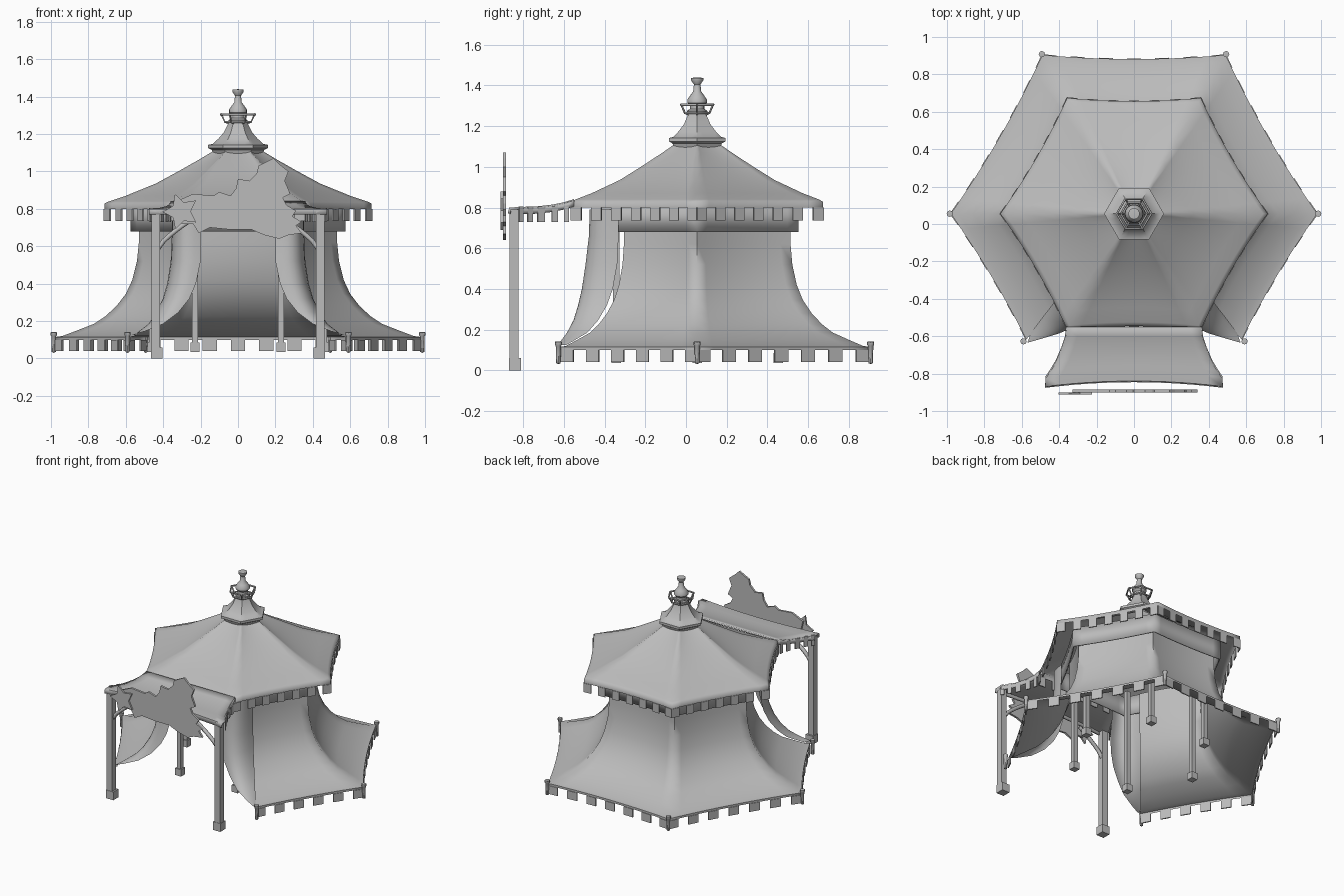
import bpy, bmesh, math
from mathutils import Vector

old = bpy.data.objects.get("Cube")
if old:
    bpy.data.objects.remove(old)

grey = bpy.data.materials.new("plain_grey")
grey.use_nodes = True
grey.diffuse_color = (0.5, 0.5, 0.5, 1)
grey.node_tree.nodes["Principled BSDF"].inputs["Base Color"].default_value = (0.5, 0.5, 0.5, 1)
CY = 0.055  # tent axis


def finish(name, bm, angle=None, thick=0):
    bmesh.ops.remove_doubles(bm, verts=bm.verts, dist=0.0005)
    bmesh.ops.recalc_face_normals(bm, faces=bm.faces)
    me = bpy.data.meshes.new(name)
    bm.to_mesh(me)
    bm.free()
    me.materials.append(grey)
    ob = bpy.data.objects.new(name, me)
    bpy.context.collection.objects.link(ob)
    if thick:
        mod = ob.modifiers.new("thickness", "SOLIDIFY")
        mod.thickness, mod.offset = thick, 0
    if angle:
        bpy.ops.object.select_all(action="DESELECT")
        ob.select_set(True)
        bpy.context.view_layer.objects.active = ob
        bpy.ops.object.shade_smooth_by_angle(angle=math.radians(angle))
    return ob


def sheet(name, rows, angle=75, thick=0):
    """Grid surface through rows of points."""
    bm = bmesh.new()
    grid = [[bm.verts.new(p) for p in row] for row in rows]
    for a, b in zip(grid, grid[1:]):
        for i in range(len(a) - 1):
            bm.faces.new((a[i], a[i + 1], b[i + 1], b[i]))
    return finish(name, bm, angle, thick)


def hexpt(u, r, z, sag=0.0):
    """Point on a hexagon outline; whole u values are corners."""
    i, t = math.floor(u), u - math.floor(u)
    a, b = (Vector((math.cos(k * math.pi / 3), math.sin(k * math.pi / 3), 0)) * r for k in (i, i + 1))
    p = a.lerp(b, t)
    p -= (a + b).normalized() * sag * 4 * t * (1 - t)
    return Vector((p.x, p.y + CY, z))


def steps(a, b, n):
    return [a + (b - a) * i / n for i in range(n + 1)]


def hex_shell(name, profile, u0=0, u1=6, sag=0.0, per=10, angle=75, thick=0):
    us = steps(u0, u1, round((u1 - u0) * per))
    return sheet(name, [[hexpt(u, r, z, sag) for u in us] for r, z in profile], angle, thick)


def teeth(name, path, top, bottom):
    """Square flaps under every other step of a path."""
    bm = bmesh.new()
    for a, b in list(zip(path, path[1:]))[::2]:
        bm.faces.new([bm.verts.new((p.x, p.y, z)) for p, z in ((a, top), (b, top), (b, bottom), (a, bottom))])
    return finish(name, bm, thick=0.008)


def box(name, x, y, z0, z1, w):
    bm = bmesh.new()
    bmesh.ops.create_cube(bm, size=1)
    for v in bm.verts:
        v.co = (x + v.co.x * w, y + v.co.y * w, z0 + (v.co.z + 0.5) * (z1 - z0))
    return finish(name, bm)


def lathe(name, profile, x=0, y=CY, sides=16):
    angs = steps(0, 2 * math.pi, sides)
    return sheet(name, [[(x + r * math.cos(a), y + r * math.sin(a), z) for a in angs] for r, z in profile], 40)


def tube(name, pts, radius):
    cu = bpy.data.curves.new(name, "CURVE")
    cu.dimensions = "3D"
    cu.bevel_depth, cu.bevel_resolution, cu.use_fill_caps = radius, 1, True
    sp = cu.splines.new("POLY")
    sp.points.add(len(pts) - 1)
    for p, q in zip(sp.points, pts):
        p.co = (*q, 1)
    cu.materials.append(grey)
    ob = bpy.data.objects.new(name, cu)
    bpy.context.collection.objects.link(ob)


def plate(name, pts, y0, y1):
    bm = bmesh.new()
    f = bm.faces.new([bm.verts.new((x, y0, z)) for x, z in pts])
    ext = bmesh.ops.extrude_face_region(bm, geom=[f])["geom"]
    bmesh.ops.translate(bm, vec=(0, y1 - y0, 0), verts=[g for g in ext if isinstance(g, bmesh.types.BMVert)])
    return finish(name, bm)


# Lower fabric wall, open at the front
WALL = [(0.53, 0.8), (0.53, 0.62), (0.54, 0.52), (0.565, 0.42), (0.6, 0.345), (0.65, 0.28),
        (0.71, 0.225), (0.77, 0.185), (0.86, 0.15), (0.94, 0.12), (0.98, 0.115), (0.98, 0.1)]
hex_shell("tent_wall", WALL, -0.8, 3.8, 0.022)
for i, (a, b) in enumerate(((-0.8, 0), (0, 1), (1, 2), (2, 3), (3, 3.8))):
    path = [hexpt(u, 0.98, 0, 0.022) for u in steps(a, b, 13 if b - a == 1 else 11)]
    teeth(f"wall_trim_{i}", path, 0.1, 0.04)

# Upper roof with trim and inner valance
ROOF = [(0.715, 0.8), (0.715, 0.828), (0.69, 0.84), (0.6, 0.87), (0.44, 0.935), (0.32, 1.0), (0.2, 1.068), (0.13, 1.11)]
hex_shell("roof", ROOF, sag=0.018)
for i in range(6):
    teeth(f"roof_trim_{i}", [hexpt(u, 0.715, 0, 0.018) for u in steps(i, i + 1, 13)], 0.8, 0.735)
hex_shell("valance", [(0.57, 0.82), (0.57, 0.68)], sag=0.01, angle=40, thick=0.008)


# Swept door flaps gathered at the front stakes
def wall_radius(z):
    for (r0, z0), (r1, z1) in zip(WALL, WALL[1:]):
        if z0 >= z >= z1:
            return r0 + (r1 - r0) * (z0 - z) / (z0 - z1)


FLAP = [(0.2, -0.46, 0.79), (0.2, -0.465, 0.66), (0.2, -0.485, 0.52), (0.225, -0.505, 0.4), (0.26, -0.525, 0.32),
        (0.32, -0.55, 0.245), (0.4, -0.585, 0.185), (0.5, -0.615, 0.145), (0.57, -0.635, 0.125)]
for side, s in (("left", 1), ("right", -1)):
    rows = []
    for x, y, z in FLAP:
        k = (x - 0.2) / 0.37
        back = hexpt(-0.77 - 0.03 * k, wall_radius(z) + 0.05 * (1 - k) + 0.005, z, 0.01)
        front = Vector((x, y, z))
        ctrl = (back + front) / 2 + Vector((0.5, -0.87, 0)) * 0.14 * (1 - k)
        row = [back * (1 - t) ** 2 + ctrl * 2 * t * (1 - t) + front * t * t for t in steps(0, 1, 8)]
        rows.append([(p.x * s, p.y, p.z) for p in row])
    sheet(f"door_flap_{side}", rows)

# Stakes and inner posts
stakes = [hexpt(u, 0.985, 0) for u in (-0.8, 0, 1, 2, 3, 3.8)]
for i, p in enumerate(stakes):
    lathe(f"stake_{i}", [(0, 0.03), (0.011, 0.035), (0.013, 0.12), (0.017, 0.125), (0.017, 0.14), (0, 0.142)], p.x, p.y, 8)
for i in range(6):
    p = hexpt(i, 0.46, 0)
    box(f"inner_post_{i}", p.x, p.y, 0.04, 0.8, 0.032)
    box(f"inner_foot_{i}", p.x, p.y, 0.035, 0.085, 0.048)

# Porch awning
AWN = [(0.36, -0.55, 0.835), (0.365, -0.6, 0.82), (0.385, -0.66, 0.808), (0.415, -0.73, 0.8),
       (0.445, -0.78, 0.798), (0.472, -0.82, 0.797), (0.475, -0.865, 0.795), (0.475, -0.87, 0.77)]
rows = []
for w, y, z in AWN:
    bow = 0.03 * max(0, (-y - 0.6) / 0.27)
    rows.append([(w * t, y + bow * (1 - t * t), z) for t in steps(-1, 1, 12)])
sheet("awning", rows, 50, 0.012)
for side, s in (("left", 1), ("right", -1)):
    path = []
    for w, y, z in AWN[:6]:
        path.append(Vector((w * s, y, z)))
    fine = [a.lerp(b, t) for a, b in zip(path, path[1:]) for t in (0, 0.5)] + [path[-1]]
    teeth(f"awning_trim_{side}", fine[1:], 0.805, 0.73)
    sheet(f"awning_hem_{side}", [fine, [p - Vector((0, 0, 0.03)) for p in fine]], 40, 0.008)
    # Porch legs with curved braces
    box(f"porch_leg_{side}", s * 0.44, -0.845, 0.05, 0.79, 0.045)
    box(f"porch_foot_{side}", s * 0.435, -0.84, 0, 0.06, 0.06)
    arc = [(s * (0.43 - 0.2 * t), -0.84, 0.585 + 0.17 * t ** 0.75) for t in steps(0, 1, 6)]
    tube(f"porch_brace_{side}", arc, 0.014)

# Cut-out sign board with star
SIGN = [(-0.33, 0.84), (-0.24, 0.88), (-0.13, 0.87), (-0.1, 0.89), (-0.04, 0.87), (-0.01, 0.91), (0, 0.96),
        (0.06, 0.95), (0.1, 0.99), (0.11, 1.03), (0.19, 1.07), (0.22, 1.04), (0.27, 1.0), (0.25, 0.95),
        (0.28, 0.88), (0.24, 0.86), (0.26, 0.82), (0.31, 0.79), (0.29, 0.76), (0.34, 0.73), (0.31, 0.71),
        (0.34, 0.67), (0.27, 0.66), (0.22, 0.64), (0.14, 0.66), (0.07, 0.69), (-0.05, 0.69), (-0.15, 0.7),
        (-0.21, 0.67), (-0.24, 0.72), (-0.3, 0.72)]
plate("sign_board", SIGN, -0.9, -0.885)
star = []
for i in range(10):
    a, r = 1.9 + i * math.pi / 5, (0.1, 0.052)[i % 2]
    star.append((-0.305 + r * math.cos(a), 0.785 + r * math.sin(a)))
plate("sign_star", star, -0.912, -0.9)

# Roof cap and finial
hex_shell("cap", [(0.13, 1.09), (0.14, 1.115), (0.16, 1.125), (0.16, 1.142), (0.135, 1.147), (0.105, 1.175),
                  (0.075, 1.21), (0.055, 1.25), (0.05, 1.265), (0, 1.265)], per=4, angle=40)
for z, r in ((1.265, 0.07), (1.305, 0.092)):
    tube("crown_ring", [hexpt(u, r, z) for u in range(7)], 0.006)
for u in range(6):
    tube(f"crown_strut_{u}", [hexpt(u, 0.045, 1.255), hexpt(u, 0.07, 1.265), hexpt(u, 0.092, 1.31)], 0.005)
lathe("finial", [(0.05, 1.26), (0.05, 1.275), (0.035, 1.285), (0.035, 1.3), (0.048, 1.315), (0.048, 1.33),
                 (0.035, 1.35), (0.02, 1.37), (0.016, 1.405), (0.03, 1.425), (0.03, 1.437), (0, 1.44)])
